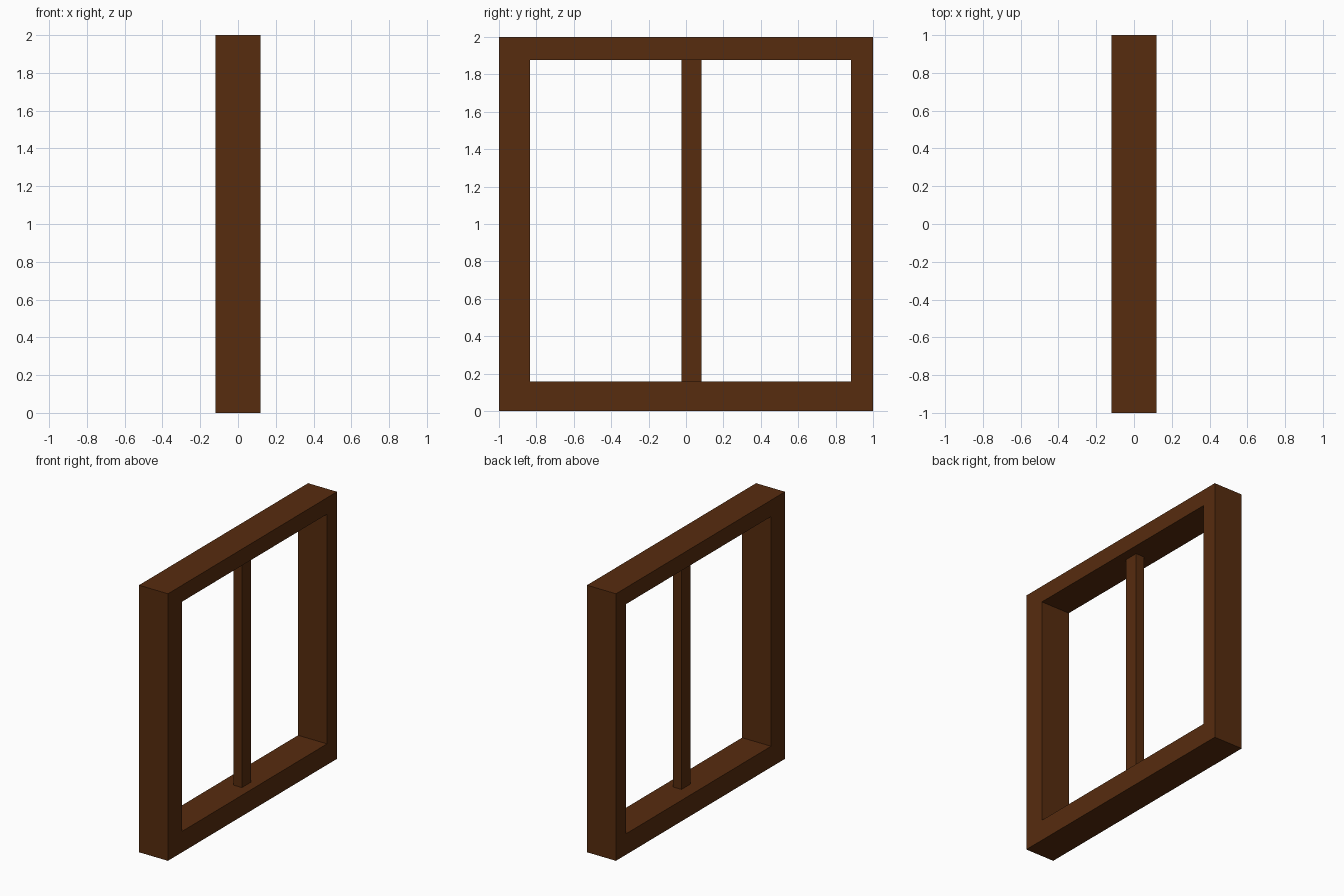
import bpy
import bmesh

if "Cube" in bpy.data.objects:
    bpy.data.objects.remove(bpy.data.objects["Cube"])

# Dark brown wood
wood = bpy.data.materials.new("dark_brown_wood")
wood.diffuse_color = (0.095, 0.025, 0.0045, 1.0)
wood.use_nodes = True
wood.node_tree.nodes["Principled BSDF"].inputs["Base Color"].default_value = wood.diffuse_color


def prism(name, outline, x0, x1, hole=None):
    """Extrude a rectangle (y0, y1, z0, z1) along x, with an optional opening."""
    def ring(bm, rect, x):
        y0, y1, z0, z1 = rect
        return [bm.verts.new((x, y, z))
                for y, z in ((y0, z0), (y1, z0), (y1, z1), (y0, z1))]

    bm = bmesh.new()
    back, front = ring(bm, outline, x0), ring(bm, outline, x1)
    if hole:
        hole_back, hole_front = ring(bm, hole, x0), ring(bm, hole, x1)
    else:
        bm.faces.new(back)
        bm.faces.new(front)
    for i in range(4):
        j = (i + 1) % 4
        bm.faces.new((back[i], back[j], front[j], front[i]))
        if hole:
            bm.faces.new((hole_back[i], hole_back[j], hole_front[j], hole_front[i]))
            bm.faces.new((back[i], back[j], hole_back[j], hole_back[i]))
            bm.faces.new((front[i], front[j], hole_front[j], hole_front[i]))
    bmesh.ops.recalc_face_normals(bm, faces=bm.faces)
    mesh = bpy.data.meshes.new(name)
    bm.to_mesh(mesh)
    bm.free()
    mesh.materials.append(wood)
    obj = bpy.data.objects.new(name, mesh)
    bpy.context.collection.objects.link(obj)
    return obj


# Window frame with one rectangular opening
prism("window_frame", (-1, 1, 0, 2), -0.12, 0.12, hole=(-0.835, 0.882, 0.157, 1.877))

# Upright bar dividing the opening
prism("centre_bar", (-0.025, 0.082, 0.157, 1.877), -0.02, 0.05)
